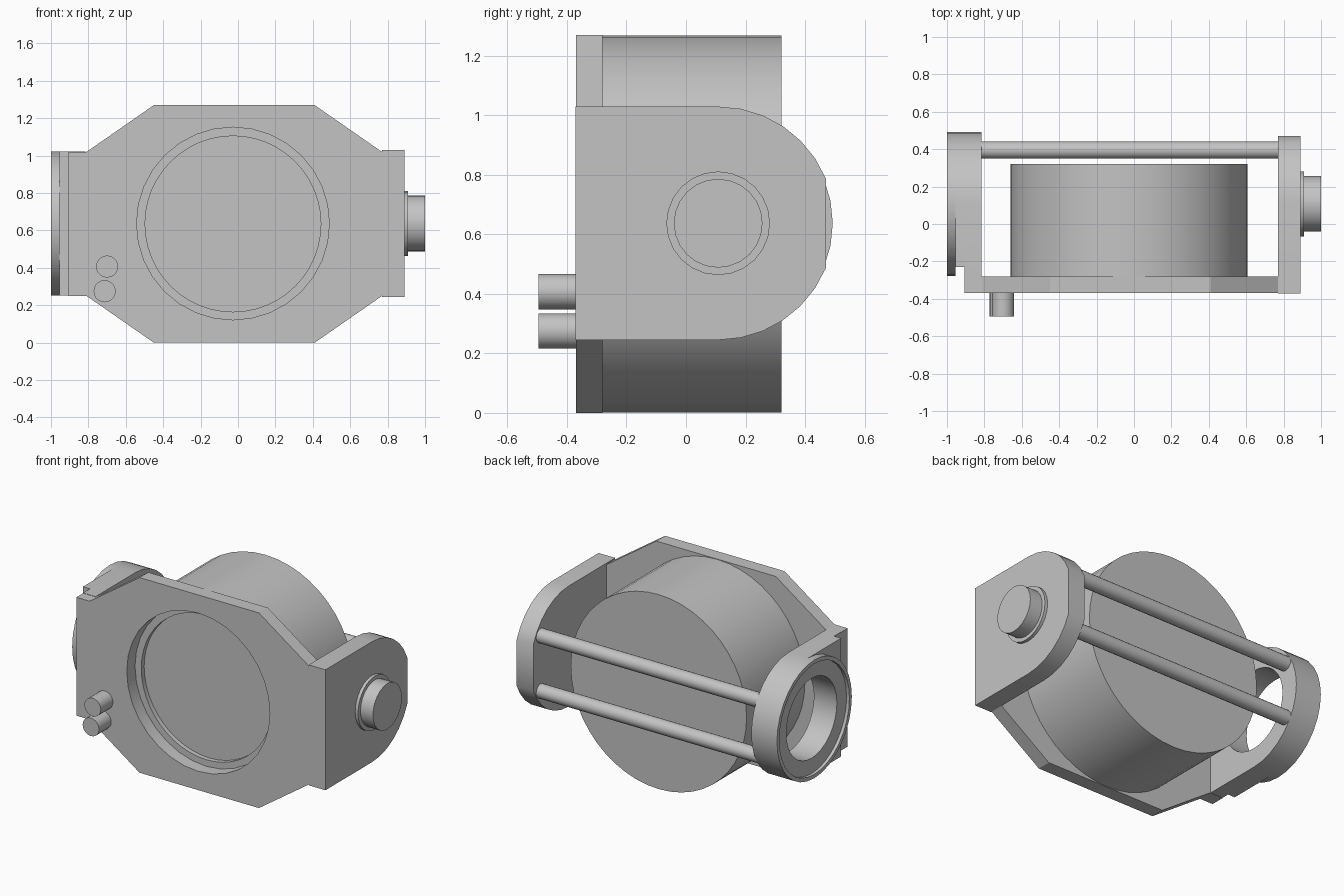
import bpy
import bmesh
from math import cos, sin, pi, radians

if "Cube" in bpy.data.objects:
    bpy.data.objects.remove(bpy.data.objects["Cube"])

GREY = (0.55, 0.55, 0.55, 1.0)
grey = bpy.data.materials.new("plain_grey")
grey.use_nodes = True
grey.diffuse_color = GREY
grey.node_tree.nodes["Principled BSDF"].inputs["Base Color"].default_value = GREY

MID_Z = 0.637     # height of the main axis
PIVOT_Y = 0.108   # depth of the side hubs
DRUM_X = -0.027   # sideways centre of the drum


def finish(name, bm):
    bmesh.ops.remove_doubles(bm, verts=bm.verts, dist=1e-5)
    bmesh.ops.recalc_face_normals(bm, faces=bm.faces)
    mesh = bpy.data.meshes.new(name)
    bm.to_mesh(mesh)
    bm.free()
    mesh.materials.append(grey)
    obj = bpy.data.objects.new(name, mesh)
    bpy.context.collection.objects.link(obj)
    return obj


def smooth(obj):
    bpy.ops.object.select_all(action='DESELECT')
    obj.select_set(True)
    bpy.context.view_layer.objects.active = obj
    bpy.ops.object.shade_smooth_by_angle(angle=radians(30))


def place(axis, along, u, v):
    return (along, u, v) if axis == 'x' else (u, along, v)


def prism(name, outline, axis, start, end):
    """Extrude a flat outline along an axis."""
    bm = bmesh.new()
    a = [bm.verts.new(place(axis, start, u, v)) for u, v in outline]
    b = [bm.verts.new(place(axis, end, u, v)) for u, v in outline]
    bm.faces.new(a)
    bm.faces.new(b)
    for i in range(len(a)):
        j = (i + 1) % len(a)
        bm.faces.new((a[i], a[j], b[j], b[i]))
    return finish(name, bm)


def lathe(name, profile, axis, u, v, steps=32, closed=False):
    """Turn (radius, along) points around an axis through (u, v)."""
    bm = bmesh.new()
    points = profile + profile[:1] if closed else profile
    verts = [bm.verts.new(place(axis, along, u + r, v)) for r, along in points]
    edges = [bm.edges.new(pair) for pair in zip(verts, verts[1:])]
    direction = (1, 0, 0) if axis == 'x' else (0, 1, 0)
    bmesh.ops.spin(bm, geom=verts + edges, cent=place(axis, 0, u, v),
                   axis=direction, angle=2 * pi, steps=steps)
    obj = finish(name, bm)
    smooth(obj)
    return obj


def rod(name, radius, axis, start, end, u, v, steps=20):
    return lathe(name, [(0, start), (radius, start), (radius, end), (0, end)],
                 axis, u, v, steps)


def bore(obj, radius, axis, start, end, u, v):
    cutter = rod("bore_cutter", radius, axis, start, end, u, v, 32)
    cutter.hide_render = True
    mod = obj.modifiers.new("bore", 'BOOLEAN')
    mod.operation = 'DIFFERENCE'
    mod.solver = 'EXACT'
    mod.object = cutter
    bpy.context.view_layer.objects.active = obj
    bpy.ops.object.modifier_apply(modifier=mod.name)
    bpy.data.objects.remove(cutter)


def d_outline(front, radius, first):
    """Straight towards the front, rounded at the back; first is the arc's start angle."""
    n = 16
    arc = [radians(-90 + 180 * i / n) for i in range(n + 1)]
    arc = [t for t in arc if abs(t) >= radians(first) - 1e-6]
    pts = [(PIVOT_Y + radius * cos(t), MID_Z + radius * sin(t)) for t in arc]
    return [(front, MID_Z - radius)] + pts + [(front, MID_Z + radius)]


# Front plate with a large round opening
plate = prism("front_plate", [
    (-0.905, 0.25), (-0.81, 0.25), (-0.45, 0), (0.41, 0), (0.77, 0.25), (0.88, 0.25),
    (0.88, 1.02), (0.77, 1.02), (0.41, 1.27), (-0.45, 1.27), (-0.81, 1.02), (-0.905, 1.02),
], 'y', -0.37, -0.28)
bore(plate, 0.515, 'y', -0.5, 0, DRUM_X, MID_Z)
smooth(plate)

# Drum with a shallow recessed face
lathe("drum", [(0, -0.255), (0.47, -0.255), (0.47, -0.285), (0.633, -0.285),
               (0.633, 0.32), (0, 0.32)], 'y', DRUM_X, 0.635, 48)

# Side bracket with its stepped knob
smooth(prism("left_bracket", d_outline(-0.372, 0.392, 22.5), 'x', 0.77, 0.89))
rod("knob_collar", 0.174, 'x', 0.88, 0.91, PIVOT_Y, MID_Z, 24)
rod("knob", 0.149, 'x', 0.90, 1.0, PIVOT_Y, MID_Z, 24)

# Open hub on the other side: two stepped housings and a rimmed ring
for name, front, start, end in (("right_bracket", -0.30, -0.905, -0.815),
                                ("right_housing", -0.23, -0.955, -0.905)):
    housing = prism(name, d_outline(front, 0.385, 0), 'x', start, end)
    bore(housing, 0.26, 'x', -1.2, -0.7, PIVOT_Y, MID_Z)
    smooth(housing)
lathe("hub_ring", [(0.26, -0.955), (0.385, -0.955), (0.385, -1.0), (0.36, -1.0),
                   (0.36, -0.98), (0.26, -0.98)], 'x', PIVOT_Y, MID_Z, 32, True)

# Pair of rear cross rods
for name, side in (("upper_rod", 1), ("lower_rod", -1)):
    rod(name, 0.046, 'x', -0.82, 0.775, 0.395, MID_Z + side * 0.18)

# Two front buttons
for name, x, z in (("upper_button", -0.70, 0.407), ("lower_button", -0.713, 0.275)):
    rod(name, 0.059, 'y', -0.495, -0.36, x, z)
